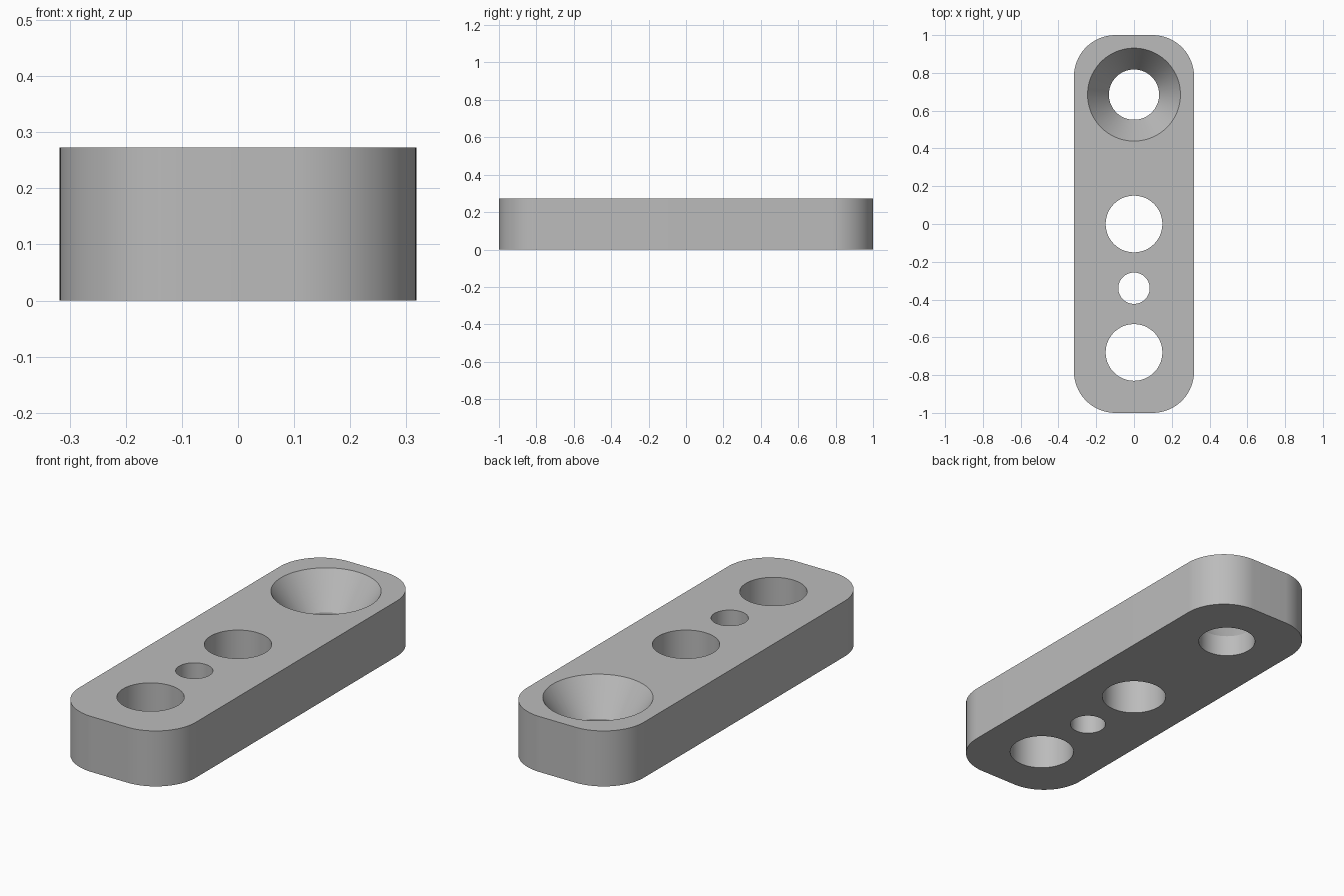
import bpy
import bmesh
import math

cube = bpy.data.objects.get("Cube")
if cube:
    bpy.data.objects.remove(cube, do_unlink=True)

WIDTH, LENGTH, HEIGHT = 0.636, 2.0, 0.273
CORNER = 0.22

grey = bpy.data.materials.new("plain grey")
grey.use_nodes = True
grey.diffuse_color = (0.5, 0.5, 0.5, 1)
grey.node_tree.nodes["Principled BSDF"].inputs["Base Color"].default_value = (0.5, 0.5, 0.5, 1)


def add_mesh(name, bm):
    mesh = bpy.data.meshes.new(name)
    bmesh.ops.recalc_face_normals(bm, faces=bm.faces)
    bm.to_mesh(mesh)
    bm.free()
    mesh.materials.append(grey)
    obj = bpy.data.objects.new(name, mesh)
    bpy.context.collection.objects.link(obj)
    return obj


def lathe_cutter(name, y, profile, sides=96):
    """Closed round solid through (radius, height) rings, listed bottom to top."""
    bm = bmesh.new()
    rings = []
    for r, z in profile:
        rings.append([bm.verts.new((r * math.cos(a), y + r * math.sin(a), z))
                      for a in (math.tau * i / sides for i in range(sides))])
    for low, high in zip(rings, rings[1:]):
        for i in range(sides):
            j = (i + 1) % sides
            bm.faces.new((low[i], low[j], high[j], high[i]))
    bm.faces.new(rings[0])
    bm.faces.new(rings[-1])
    obj = add_mesh(name, bm)
    obj.hide_render = True
    obj.hide_set(True)
    return obj


# Plate with rounded upright corners
bm = bmesh.new()
bmesh.ops.create_cube(bm, size=1)
for v in bm.verts:
    v.co.x *= WIDTH
    v.co.y *= LENGTH
    v.co.z = (v.co.z + 0.5) * HEIGHT
uprights = [e for e in bm.edges if abs(e.verts[0].co.z - e.verts[1].co.z) > 0.1]
bmesh.ops.bevel(bm, geom=uprights, offset=CORNER, segments=24, profile=0.5, affect="EDGES")
plate = add_mesh("plate", bm)

# Straight holes and the countersunk hole
over = 0.05
sink_z, sink_r, rim_r = 0.106, 0.133, 0.246
slope = (rim_r - sink_r) / (HEIGHT - sink_z)
cutters = [lathe_cutter(name, y, [(r, -over), (r, HEIGHT + over)])
           for name, y, r in (("middle_hole_cutter", 0.0, 0.15),
                              ("small_hole_cutter", -0.34, 0.083),
                              ("front_hole_cutter", -0.68, 0.15))]
cutters.append(lathe_cutter("countersink_cutter", 0.685,
                            [(sink_r, -over), (sink_r, sink_z),
                             (rim_r + slope * over, HEIGHT + over)]))

bpy.context.view_layer.objects.active = plate
plate.select_set(True)
for cutter in cutters:
    mod = plate.modifiers.new(cutter.name, "BOOLEAN")
    mod.operation = "DIFFERENCE"
    mod.solver = "EXACT"
    mod.object = cutter
    bpy.ops.object.modifier_apply(modifier=mod.name)
    bpy.data.objects.remove(cutter, do_unlink=True)

bpy.ops.object.shade_smooth_by_angle(angle=math.radians(30))
